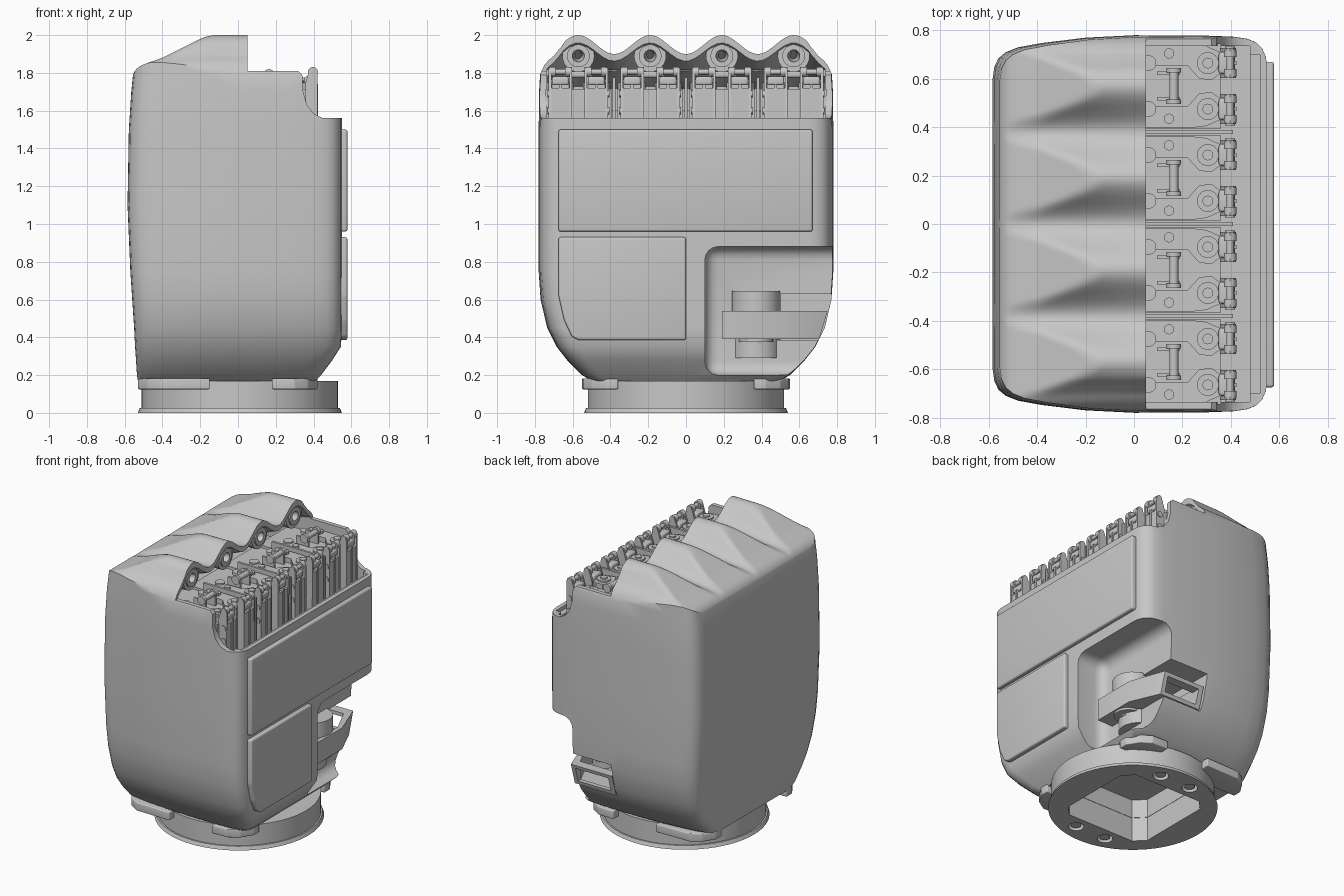
import bpy, bmesh
from math import cos, sin, pi

if "Cube" in bpy.data.objects:
    bpy.data.objects.remove(bpy.data.objects["Cube"])

GREY = bpy.data.materials.new("light_grey")
GREY.use_nodes = True
GREY.diffuse_color = (0.57, 0.57, 0.57, 1)
GREY.node_tree.nodes["Principled BSDF"].inputs["Base Color"].default_value = (0.57, 0.57, 0.57, 1)
PLACE = {"x": lambda a, b, t: (t, a, b),
         "y": lambda a, b, t: (a, t, b),
         "z": lambda a, b, t: (a, b, t)}
made = []


def loft(name, rings, bevel=0.0):
    """Closed solid through rings of equal point count."""
    bm = bmesh.new()
    vs = [[bm.verts.new(p) for p in r] for r in rings]
    n = len(rings[0])
    for r0, r1 in zip(vs, vs[1:]):
        for i in range(n):
            j = (i + 1) % n
            bm.faces.new((r0[i], r0[j], r1[j], r1[i]))
    bm.faces.new(vs[0][::-1])
    bm.faces.new(vs[-1])
    bmesh.ops.recalc_face_normals(bm, faces=bm.faces[:])
    if bevel:
        bmesh.ops.bevel(bm, geom=bm.edges[:], offset=bevel, segments=4,
                        profile=0.5, affect="EDGES", clamp_overlap=True)
    me = bpy.data.meshes.new(name)
    bm.to_mesh(me)
    bm.free()
    me.materials.append(GREY)
    ob = bpy.data.objects.new(name, me)
    bpy.context.collection.objects.link(ob)
    made.append(ob)
    return ob


def prism(name, pts, axis, t0, t1, bevel=0.0):
    return loft(name, [[PLACE[axis](a, b, t) for a, b in pts] for t in (t0, t1)], bevel)


def box(name, x, y, z, bevel=0.0):
    return prism(name, [(x[0], y[0]), (x[1], y[0]), (x[1], y[1]), (x[0], y[1])], "z", *z, bevel)


def cyl(name, a, b, r, axis, t0, t1, n=24, r2=None):
    angles = [2 * pi * i / n for i in range(n)]
    return loft(name, [[PLACE[axis](a + q * cos(u), b + q * sin(u), t) for u in angles]
                       for q, t in ((r, t0), (r2 or r, t1))])


def cut(ob, tool, op="DIFFERENCE"):
    mod = ob.modifiers.new("cut", "BOOLEAN")
    mod.operation, mod.object, mod.solver = op, tool, "EXACT"
    bpy.context.view_layer.update()
    bpy.context.view_layer.objects.active = ob
    bpy.ops.object.modifier_apply(modifier=mod.name)
    made.remove(tool)
    bpy.data.objects.remove(tool)


def interp(pts, x):
    for (x0, y0), (x1, y1) in zip(pts, pts[1:]):
        if x <= x1:
            return y0 + (y1 - y0) * max(0, x - x0) / (x1 - x0)
    return pts[-1][1]


def soft_min(a, b, k=0.025):
    h = max(k - abs(a - b), 0) / k
    return min(a, b) - h * h * k / 4


# Housing: rounded plan swept through changing widths
half = [(0.55, 0), (0.55, 0.65), (0.545, 0.69), (0.53, 0.725), (0.505, 0.75), (0.47, 0.765),
        (0.41, 0.774), (0.28, 0.779), (0, 0.78), (-0.2, 0.77), (-0.38, 0.748), (-0.48, 0.73),
        (-0.53, 0.71), (-0.56, 0.685), (-0.577, 0.65), (-0.584, 0.6), (-0.585, 0)]
plan = half + [(x, -y) for x, y in half[-2:0:-1]]
levels = [(0.17, 0.50, 0.53, 0.41), (0.2, 0.55, 0.535, 0.44), (0.28, 0.63, 0.54, 0.50),
          (0.35, 0.685, 0.545, 0.545), (0.45, 0.735, 0.55, 0.55), (0.6, 0.77, 0.56, 0.55),
          (0.75, 0.78, 0.57, 0.55), (1.1, 0.78, 0.585, 0.55), (1.5, 0.78, 0.578, 0.55),
          (1.7, 0.778, 0.565, 0.55), (1.8, 0.772, 0.555, 0.55), (2.1, 0.76, 0.53, 0.55)]
body = loft("housing", [[(x * (xr / 0.55 if x > 0 else xl / 0.585), y * hw / 0.78, z)
                         for x, y in plan] for z, hw, xl, xr in levels])

# Knuckle hood: four ridges fading into a sloping back, with rounded shoulders
PITCH = 0.38
slope = [(-0.7, 1.6), (-0.57, 1.755), (-0.55, 1.805), (-0.53, 1.83), (-0.5, 1.845), (-0.4, 1.88),
         (-0.28, 1.94), (-0.15, 2.005), (0, 2.1)]
shoulder = [(0.6, 2.06), (0.66, 1.94), (0.7, 1.89), (0.73, 1.865), (0.755, 1.835), (0.775, 1.785)]


def hood(x, y):
    valley = min(1.9, 1.84 + 0.11 * (x + 0.5))
    z = valley + (2 - valley) * (0.5 - 0.5 * cos(2 * pi * y / PITCH))
    return soft_min(soft_min(z, interp(slope, x)), interp(shoulder, abs(y)))


ys = [-0.9 + 0.0125 * i for i in range(145)]
xs = [-0.7 + 0.0125 * i for i in range(64)] + [0.7]
cut(body, loft("hood_tool", [[(x, -0.9, 0.05)] + [(x, y, hood(x, y)) for y in ys]
                             + [(x, 0.9, 0.05)] for x in xs]), "INTERSECT")

# Open knuckle bay, its inner well, stepped ledge and the tapering hollow under the hood
cut(body, prism("bay_tool", [(0.05, 2.2), (0.05, 1.81), (0.32, 1.81), (0.34, 1.79), (0.345, 1.7),
                             (0.365, 1.63), (0.4, 1.585), (0.45, 1.56), (0.8, 1.56), (0.8, 2.2)],
                "y", -1, 1))
cut(body, box("well_tool", (-0.1, 0.48), (-0.735, 0.735), (1.2, 1.815)))
cut(body, box("ledge_tool", (0.4, 0.52), (-0.7, 0.7), (1.535, 1.7)))
inner = [-0.735 + 0.03 * i for i in range(50)]
cut(body, loft("hollow_tool", [
    [(x, -0.735, 1.6)] + [(x, y, 1.7 + k * (hood(0.05, y) - 0.03 - 1.7)) for y in inner]
    + [(x, 0.735, 1.6)] for x, k in ((-0.35, 0.1), (0.07, 1))]))

# Thumb recess, side window and underside opening
cut(body, box("recess_tool", (0.34, 0.9), (0.1, 1.1), (0.2, 0.88), 0.07))
cut(body, box("window_tool", (0.04, 0.9), (0.3, 1.1), (0.385, 0.63)))
q, c = 0.33, 0.26
octagon = [(q, -c), (q, c), (c, q), (-c, q), (-q, c), (-q, -c), (-c, -q), (c, -q)]
cut(body, prism("underside_tool", octagon, "z", 0.1, 0.3))

# Cover panels on the palm side
prism("upper_panel", [(-0.675, 0.96), (0.67, 0.96), (0.67, 1.5), (-0.675, 1.5)],
      "x", 0.5, 0.579, 0.012)
prism("lower_panel", [(-0.675, 0.93), (0, 0.93), (0, 0.385), (-0.57, 0.385), (-0.605, 0.405),
                      (-0.645, 0.49), (-0.675, 0.62)], "x", 0.5, 0.579, 0.012)

# Thumb mount: angled open-ended tray in the side window, columns and bearing
tray = loft("thumb_tray", [[(0.46, 0.19, z), (0.46, 0.5, z), (0.37, y, z), (0.05, y, z),
                            (0.05, 0.5, z), (0.25, 0.19, z)]
                           for z, y in ((0.39, 0.705), (0.54, 0.75))])
cut(tray, prism("tray_tool", [(0.43, 0.22), (0.43, 0.49), (0.345, 0.68), (0.08, 0.68),
                              (0.08, 0.5), (0.26, 0.22)], "z", 0.41, 0.7))
cut(tray, box("tray_end_tool", (0.085, 0.34), (0.6, 0.9), (0.415, 0.515)))
cyl("thumb_column_lower", 0.27, 0.37, 0.13, "z", 0.29, 0.4)
cyl("thumb_column_upper", 0.32, 0.37, 0.13, "z", 0.54, 0.645)
cyl("thumb_bearing", 0.36, 0.37, 0.09, "z", 0.375, 0.45)
cyl("thumb_bearing_pin", 0.36, 0.37, 0.045, "z", 0.365, 0.47)

# Wrist base: flange, collar, corner feet and bolts
flange = cyl("wrist_flange", 0.01, 0, 0.54, "z", 0, 0.025, n=64, r2=0.53)
collar = cyl("wrist_collar", 0.01, 0, 0.52, "z", 0.01, 0.168, n=64)
for part in (flange, collar):
    cut(part, prism("opening_tool", octagon, "z", -0.1, 0.3))
for s in (-1, 1):
    for name, x0, x1 in (("back_foot", -0.53, -0.15), ("palm_foot", 0.42, 0.18)):
        d = 1 if x1 > x0 else -1
        prism(name, [(x0, s * 0.36), (x0, s * 0.42), (x0 + d * 0.05, s * 0.5),
                     (x0 + d * 0.12, s * 0.545), (x1, s * 0.55), (x1, s * 0.36)],
              "z", 0.125, 0.182, 0.006)
    for x in (-0.11, 0.13):
        for part in (flange, collar):
            cut(part, cyl("bolt_tool", x, s * 0.42, 0.05, "z", -0.02, 0.04))
        cyl("wrist_bolt", x, s * 0.42, 0.034, "z", 0.01, 0.06)

# Finger modules
for k in (-1.5, -0.5, 0.5, 1.5):
    m = k * PITCH
    barrel = cyl("knuckle_barrel", m, 1.89, 0.085, "x", -0.2, 0.035, n=32)
    bearing = cyl("knuckle_bearing", m, 1.89, 0.06, "x", 0.03, 0.045, n=32)
    for part in (barrel, bearing):
        cut(part, cyl("bore_tool", m, 1.89, 0.004, "x", -0.18, 0.06, r2=0.034))
    box("module_block", (-0.12, 0.36), (m - 0.175, m + 0.175), (1.19, 1.715))
    # Central link with its cross pin
    cyl("link_pin", 0.165, 1.79, 0.018, "y", m - 0.06, m + 0.06)
    for s in (-1, 1):
        cyl("link_pin_head", 0.165, 1.79, 0.03, "y", m + s * 0.055, m + s * 0.075)
        box("link_cheek", (0.095, 0.19), sorted((m + s * 0.045, m + s * 0.06)), (1.7, 1.79))
        # Raised guide plate and its fasteners
        e, w, f = m + s * 0.095, m + s * 0.172, m + s * 0.085
        prism("guide_plate", [(0.05, w), (0.24, w), (0.3, m + s * 0.165), (0.355, m + s * 0.14),
                              (0.355, m + s * 0.05), (0.32, m + s * 0.025), (0.27, m + s * 0.03),
                              (0.22, f), (0.05, f)], "z", 1.7, 1.75)
        for name, x, y, r, top in (("guide_pin", 0.145, m + s * 0.135, 0.021, 1.765),
                                   ("guide_boss", 0.305, e, 0.045, 1.76),
                                   ("guide_screw", 0.305, e, 0.022, 1.77),
                                   ("guide_stop", 0.06, e, 0.032, 1.76)):
            cyl(name, x, y, r, "z", 1.74, top)
        # Tendon post: rounded side arms, pins, flat face, cup and stem
        for d in (-1, 1):
            a = e + d * 0.055
            prism("post_arm", [(0.355, 1.2), (0.42, 1.2), (0.422, 1.8), (0.412, 1.825),
                               (0.397, 1.832), (0.382, 1.825), (0.37, 1.79), (0.355, 1.74)],
                  "y", a - 0.007, a + 0.007)
            cyl("tendon_pin_head", 0.397, 1.805, 0.026, "y", a - d * 0.03, a)
        for z in (1.69, 1.6):
            cyl("arm_rivet", 0.397, z, 0.02, "y", e, e + s * 0.069, n=16)
        cyl("tendon_pin", 0.397, 1.805, 0.015, "y", e - 0.06, e + 0.06, n=16)
        box("post_face", (0.35, 0.418), (e - 0.05, e + 0.05), (1.2, 1.72))
        box("tendon_cup", (0.35, 0.415), (e - 0.045, e + 0.045), (1.735, 1.78), 0.012)
        box("tendon_stem", (0.35, 0.424), (e - 0.008, e + 0.008), (1.2, 1.74))

# Thin dividers between modules
for k in (-1, 0, 1):
    box("module_divider", (0.0, 0.41), (k * PITCH - 0.008, k * PITCH + 0.008), (1.2, 1.775))

# Smooth shading with sharp creases kept
bpy.ops.object.select_all(action="DESELECT")
for ob in made:
    ob.select_set(True)
bpy.context.view_layer.objects.active = body
bpy.ops.object.shade_smooth_by_angle(angle=pi / 6)
